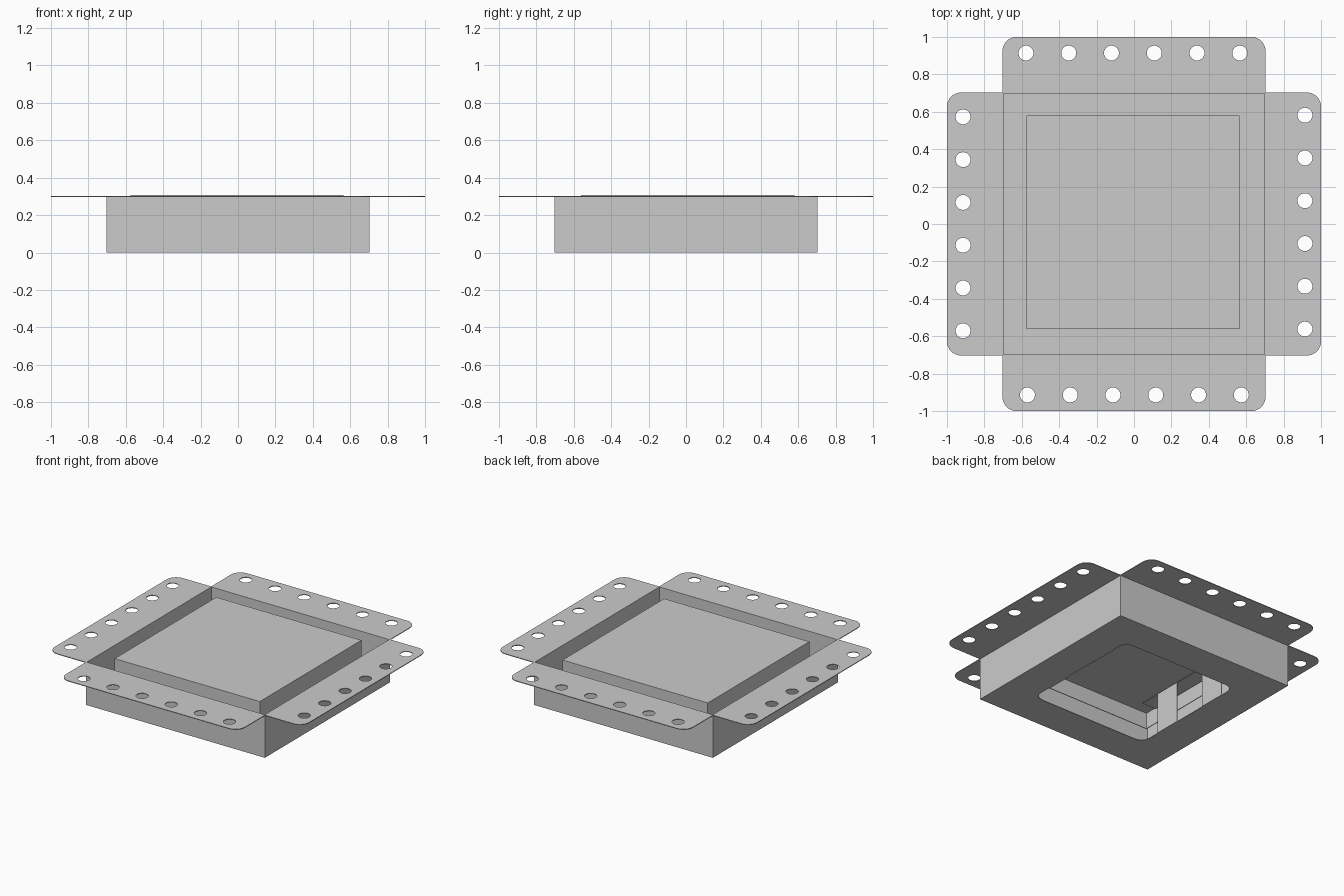
import bpy
from math import sin, cos, pi, radians
from mathutils import Matrix, Vector

if "Cube" in bpy.data.objects:
    bpy.data.objects.remove(bpy.data.objects["Cube"])

T = 0.005  # sheet thickness


def arc(cx, cy, r, a0, a1, n):
    return [(cx + r * cos(radians(a0 + (a1 - a0) * i / n)),
             cy + r * sin(radians(a0 + (a1 - a0) * i / n))) for i in range(n + 1)]


def rect(x0, y0, x1, y1):
    return [(x0, y0), (x1, y0), (x1, y1), (x0, y1)]


def rounded(h, r):
    c = h - r
    return (arc(c, c, r, 0, 90, 8) + arc(-c, c, r, 90, 180, 8)
            + arc(-c, -c, r, 180, 270, 8) + arc(c, -c, r, 270, 360, 8))


def plate(name, outlines, z0, z1, turn=0.0):
    """Extrude a filled outline (inner outlines become holes) from z0 to z1."""
    cu = bpy.data.curves.new(name, 'CURVE')
    cu.dimensions = '2D'
    cu.fill_mode = 'BOTH'
    cu.extrude = (z1 - z0) / 2
    for pts in outlines:
        sp = cu.splines.new('POLY')
        sp.points.add(len(pts) - 1)
        for p, (x, y) in zip(sp.points, pts):
            p.co = (x, y, 0, 1)
        sp.use_cyclic_u = True
    tmp = bpy.data.objects.new(name + "_outline", cu)
    bpy.context.collection.objects.link(tmp)
    dg = bpy.context.evaluated_depsgraph_get()
    mesh = bpy.data.meshes.new_from_object(tmp.evaluated_get(dg))
    bpy.data.objects.remove(tmp)
    bpy.data.curves.remove(cu)
    mesh.transform(Matrix.Translation((0, 0, (z0 + z1) / 2)))
    mesh.transform(Matrix.Rotation(turn, 4, 'Z'))
    for p in mesh.polygons:
        p.use_smooth = False
    ob = bpy.data.objects.new(name, mesh)
    bpy.context.collection.objects.link(ob)
    return ob


# Open tray: square wall ring and a floor with a rounded window
W = 0.703
plate("tray_walls", [rect(-W, -W, W, W), rect(-W + T, -W + T, W - T, W - T)], 0, 0.298)
F = W - T
plate("tray_floor", [rect(-F, -F, F, F), rounded(0.455, 0.07)], 0, T)

# Four flanges with rounded outer corners and six holes each
R = 0.075
sides = [("back", -0.006), ("left", 0.001), ("front", -0.002), ("right", -0.010)]
for k, (side, shift) in enumerate(sides):
    outline = ([(-W, W - T), (W, W - T)] + arc(W - R, 1 - R, R, 0, 90, 8)
               + arc(-W + R, 1 - R, R, 90, 180, 8))
    holes = [arc(shift + (i - 2.5) * 0.2287, 0.914, 0.04, 0, 345, 23) for i in range(6)]
    plate(side + "_flange", [outline] + holes, 0.298, 0.298 + T, k * pi / 2)

# Raised cap: hollow, open underneath
X0, Y0, X1, Y1 = -0.576, -0.561, 0.564, 0.579
plate("cap_top", [rect(X0, Y0, X1, Y1)], 0.308 - T, 0.308)
plate("cap_walls", [rect(X0, Y0, X1, Y1), rect(X0 + T, Y0 + T, X1 - T, Y1 - T)],
      0.19, 0.308 - T)

# Brackets: upright tabs from the window edge to a strip under the cap
for s, side in ((-1, "left"), (1, "right")):
    a, b = sorted((s * 0.45, s * 0.558))
    plate(side + "_bracket_strip", [rect(a, -0.45, b, 0.45)], 0.285, 0.285 + T)
    a, b = sorted((s * 0.45, s * (0.45 + T)))
    for y, end in ((-0.205, "front"), (0.24, "back")):
        plate(f"{side}_{end}_bracket_tab", [rect(a, y - 0.098, b, y + 0.098)], 0, 0.285)
